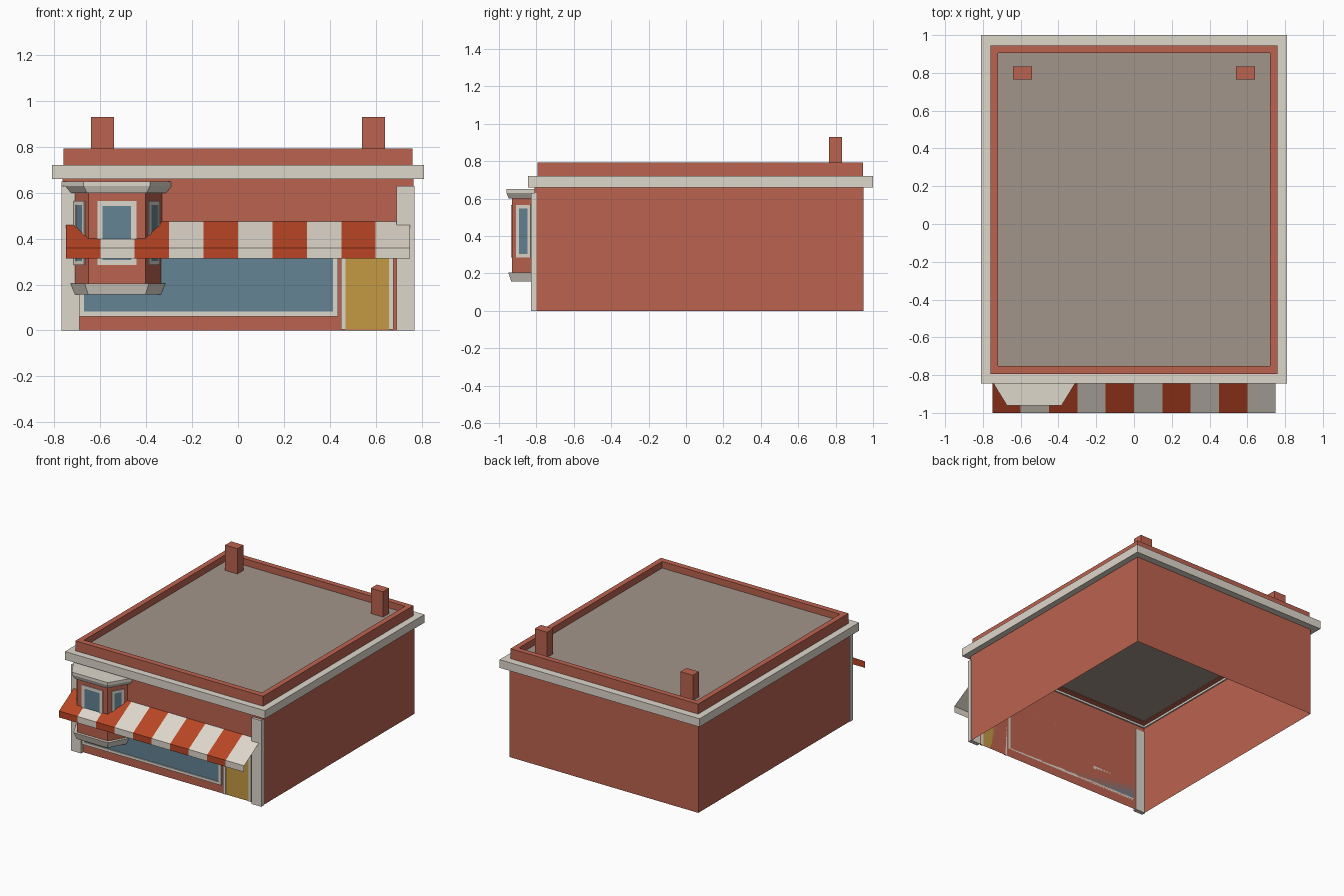
import bpy
from math import atan2, hypot
from mathutils import Matrix

cube = bpy.data.objects.get("Cube")
if cube:
    bpy.data.objects.remove(cube)


def material(name, r, g, b):
    m = bpy.data.materials.new(name)
    m.use_nodes = True
    m.diffuse_color = (r, g, b, 1)
    m.node_tree.nodes["Principled BSDF"].inputs["Base Color"].default_value = (r, g, b, 1)
    return m


brick = material("brick red", .50, .125, .078)
trim = material("stone trim", .73, .68, .60)
roofing = material("roof grey", .36, .30, .26)
glass = material("window blue", .125, .228, .30)
paint = material("door yellow", .55, .32, .054)
canvas = material("awning red", .49, .06, .018)


def mesh(name, verts, faces, *mats):
    me = bpy.data.meshes.new(name)
    me.from_pydata(verts, [], faces)
    for m in mats:
        me.materials.append(m)
    ob = bpy.data.objects.new(name, me)
    bpy.context.collection.objects.link(ob)
    return ob


def prism(name, bottom, top, z0, z1, mat, caps=True):
    """Join two counter-clockwise outlines with walls, and caps if wanted."""
    n = len(bottom)
    verts = [(x, y, z0) for x, y in bottom] + [(x, y, z1) for x, y in top]
    faces = [(i, (i + 1) % n, (i + 1) % n + n, i + n) for i in range(n)]
    if caps:
        faces += [tuple(reversed(range(n))), tuple(range(n, 2 * n))]
    return mesh(name, verts, faces, mat)


def rect(x0, x1, y0, y1):
    return [(x0, y0), (x1, y0), (x1, y1), (x0, y1)]


def box(name, x0, x1, y0, y1, z0, z1, mat):
    r = rect(x0, x1, y0, y1)
    return prism(name, r, r, z0, z1, mat)


def ring(name, outer, inner, z0, z1, mat):
    """Rectangular border with an open middle."""
    verts = [(x, y, z) for z in (z0, z1) for r in (outer, inner) for x, y in r]
    faces = []
    for i in range(4):
        j = (i + 1) % 4
        faces += [(i, j, j + 8, i + 8), (j + 4, i + 4, i + 12, j + 12),
                  (i + 8, j + 8, j + 12, i + 12), (j, i, i + 4, j + 4)]
    return mesh(name, verts, faces, mat)


def window(name, centre, angle, half, z0, z1, border, depth, sill=True, fill=glass):
    """Frame strips around a thin pane, standing on a wall turned by angle."""
    base = z0 + border if sill else z0
    parts = [
        box(name + "_frame_left", -half, border - half, -depth, 0, z0, z1, trim),
        box(name + "_frame_right", half - border, half, -depth, 0, z0, z1, trim),
        box(name + "_frame_top", border - half, half - border, -depth, 0, z1 - border, z1, trim),
        box(name + "_pane", border - half, half - border, -depth / 2, 0, base, z1 - border, fill)]
    if sill:
        parts.append(box(name + "_frame_bottom", border - half, half - border,
                         -depth, 0, z0, base, trim))
    for p in parts:
        p.matrix_world = Matrix.Translation((*centre, 0)) @ Matrix.Rotation(angle, 4, 'Z')


FRONT = -.805

# Open-bottomed wall shell, cornice, parapet and roof
walls = rect(-.765, .765, FRONT, .95)
prism("walls", walls, walls, 0, .665, brick, caps=False)
box("front_brick_band", -.765, .765, FRONT - .006, FRONT, .63, .66, brick)
ring("cornice", rect(-.81, .81, -.845, 1), rect(-.755, .755, -.795, .94), .66, .72, trim)
ring("parapet", rect(-.76, .76, -.795, .945), rect(-.72, .72, -.753, .905), .675, .793, brick)
box("roof", -.725, .725, -.758, .91, .68, .745, roofing)

# Paired chimneys and corner pilasters
for side, s in (("right", -1), ("left", 1)):
    box(side + "_chimney", s * .59 - .05, s * .59 + .05, .765, .835, .74, .93, brick)
    box(side + "_pilaster", s * .73 - .04, s * .73 + .04, -.83, FRONT + .005, 0, .63, trim)

# Shop window and door
window("shop_window", (-.128, FRONT), 0, .563, .062, .40, .02, .012)
window("door", (.563, FRONT), 0, .114, .005, .40, .02, .012, sill=False, fill=paint)


# Bay window: three-sided body with tapered sill and cap
def bay(wall_half, front_half, front_y):
    c = -.528
    return [(c - wall_half, FRONT), (c - front_half, front_y),
            (c + front_half, front_y), (c + wall_half, FRONT)]


body = bay(.197, .124, -.93)
prism("bay_body", body, body, .20, .605, brick)
prism("bay_sill", bay(.195, .125, -.935), bay(.215, .14, -.95), .157, .205, trim)
prism("bay_cap_lower", bay(.215, .13, -.948), bay(.24, .145, -.96), .60, .63, trim)
prism("bay_cap_upper", bay(.24, .145, -.96), bay(.24, .145, -.96), .63, .65, trim)

for label, a, b in zip(("right", "front", "left"), body, body[1:]):
    dx, dy = b[0] - a[0], b[1] - a[1]
    half = .085 if label == "front" else hypot(dx, dy) * .31
    border = .023 if label == "front" else .018
    window("bay_window_" + label, ((a[0] + b[0]) / 2, (a[1] + b[1]) / 2),
           atan2(dy, dx), half, .285, .565, border, .006)

# Striped awning: thin sloping sheet with a hanging edge
STRIPES = 10
profile = [(FRONT, .475), (-1, .36), (-1, .313)]
verts = [(-.75 + .15 * i, y, z) for i in range(STRIPES + 1) for y, z in profile]
faces = [(3 * i + k, 3 * i + k + 1, 3 * i + k + 4, 3 * i + k + 3)
         for i in range(STRIPES) for k in (0, 1)]
awning = mesh("awning", verts, faces, canvas, trim)
for p in awning.data.polygons:
    p.material_index = (p.index // 2) % 2
